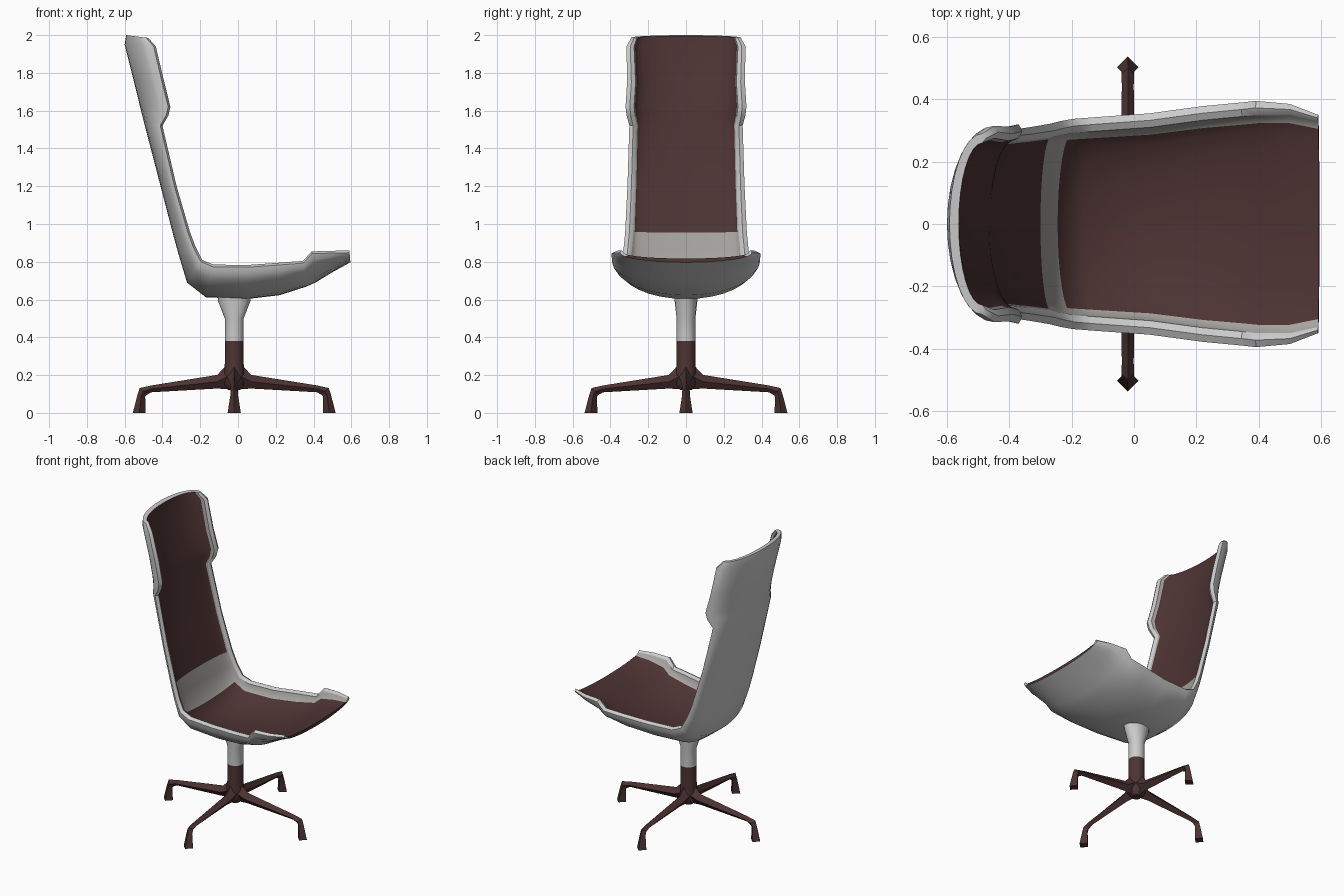
import bpy, bmesh, math
from mathutils import Vector

if "Cube" in bpy.data.objects:
    bpy.data.objects.remove(bpy.data.objects["Cube"])


def material(name, rgb):
    m = bpy.data.materials.new(name)
    m.diffuse_color = (*rgb, 1)
    m.use_nodes = True
    m.node_tree.nodes["Principled BSDF"].inputs["Base Color"].default_value = m.diffuse_color
    return m


LIGHT = material("light grey", (0.60, 0.60, 0.60))
DARK = material("dark maroon", (0.075, 0.033, 0.033))
LINER = material("warm grey liner", (0.38, 0.365, 0.35))


def finish(name, bm, mats, angle):
    bmesh.ops.recalc_face_normals(bm, faces=bm.faces)
    me = bpy.data.meshes.new(name)
    bm.to_mesh(me)
    bm.free()
    for m in mats:
        me.materials.append(m)
    ob = bpy.data.objects.new(name, me)
    bpy.context.collection.objects.link(ob)
    bpy.ops.object.select_all(action='DESELECT')
    ob.select_set(True)
    bpy.context.view_layer.objects.active = ob
    bpy.ops.object.shade_smooth_by_angle(angle=math.radians(angle))
    return ob


def loft(bm, rings, caps=True):
    """Skin closed rings of points."""
    vr = [[bm.verts.new(p) for p in r] for r in rings]
    n = len(vr[0])
    for a, b in zip(vr, vr[1:]):
        for j in range(n):
            k = (j + 1) % n
            bm.faces.new((a[j], a[k], b[k], b[j]))
    if caps:
        bm.faces.new(vr[0])
        bm.faces.new(vr[-1])
    return vr


# --- Seat shell: spine x,z / rim x,z / half width / thickness, from top of back to seat lip
STATIONS = [
    (-.592, 2.0, -.475, 1.985, .29, .03),
    (-.60, 1.95, -.435, 1.94, .315, .04),
    (-.55, 1.75, -.39, 1.75, .312, .045),
    (-.523, 1.64, -.358, 1.62, .32, .045),
    (-.51, 1.585, -.368, 1.575, .315, .045),
    (-.497, 1.535, -.40, 1.52, .30, .04),
    (-.41, 1.2, -.325, 1.2, .31, .042),
    (-.345, .95, -.255, .96, .322, .045),
    (-.315, .84, -.225, .88, .33, .045),
    (-.27, .69, -.19, .81, .337, .045),
    (-.17, .612, -.13, .785, .342, .045),
    (.05, .603, .05, .783, .355, .045),
    (.22, .623, .22, .795, .378, .045),
    (.36, .668, .345, .805, .39, .045),
    (.41, .69, .39, .855, .395, .045),
    (.50, .745, .50, .858, .385, .035),
    (.595, .797, .59, .86, .35, .02),
]
SEG = 16
ANG = [math.pi * (j / SEG - .5) for j in range(SEG + 1)]


def section(sx, sz, rx, rz, w, t):
    spine, d = Vector((sx, 0, sz)), Vector((rx - sx, 0, rz - sz))
    depth = d.length
    d.normalize()
    lip = .012

    def pt(y, h):
        return spine + d * h + Vector((0, y, 0))
    outer = [pt(w * math.sin(a), (depth - lip) * (1 - math.cos(a))) for a in ANG]
    inner = [pt((w - t) * math.sin(a), t + (depth - lip - t) * (1 - math.cos(a))) for a in ANG]
    edge = w - t / 2
    return outer + [pt(edge, depth)] + inner[::-1] + [pt(-edge, depth)]


bm = bmesh.new()
vr = [[bm.verts.new(p) for p in section(*s)] for s in STATIONS]
N = len(vr[0])
for i in range(len(vr) - 1):
    for j in range(N):
        k = (j + 1) % N
        f = bm.faces.new((vr[i][j], vr[i][k], vr[i + 1][k], vr[i + 1][j]))
        q = j - (SEG + 2)                     # inner strip number
        if 0 <= q < SEG:
            side = min(q, SEG - 1 - q)
            back, seat = i < 7, i >= 9
            # upholstery panels on back and seat, liner elsewhere inside
            padded = (back and side >= 1) or (seat and side >= 2)
            f.material_index = 1 if padded else 2
# close the top edge and the front lip
for r, margin in ((vr[0], 1), (vr[-1], 2)):
    for j in range(SEG):
        o = 2 * SEG + 2 - j
        f = bm.faces.new((r[j], r[j + 1], r[o - 1], r[o]))
        if r is vr[-1] and margin <= j < SEG - margin:
            f.material_index = 1
    bm.faces.new((r[SEG], r[SEG + 1], r[SEG + 2]))
    bm.faces.new((r[0], r[N - 1], r[N - 2]))
finish("seat_shell", bm, [LIGHT, DARK, LINER], 40)

# --- Pedestal column
CX = -.02


def oval(rx, ry, z, n=16):
    return [Vector((CX + rx * math.cos(2 * math.pi * k / n), ry * math.sin(2 * math.pi * k / n), z))
            for k in range(n)]


bm = bmesh.new()
loft(bm, [oval(.05, .05, .38), oval(.05, .05, .5), oval(.085, .06, .59), oval(.09, .062, .63)])
finish("upper_column", bm, [LIGHT], 40)

bm = bmesh.new()
loft(bm, [oval(.03, .03, .12), oval(.055, .055, .15), oval(.055, .055, .21),
          oval(.05, .05, .26), oval(.05, .05, .38)])
finish("lower_column", bm, [DARK], 40)

# --- Four legs with diamond section: radius, z, tilt, half width, half height
LEG = [(.03, .195, 0, .04, .07), (.09, .165, 0, .026, .036), (.44, .127, 0, .019, .018),
       (.482, .113, 45, .02, .026), (.492, .09, 80, .021, .021), (.503, 0, 90, .035, .034)]
for n in range(4):
    c, s = round(math.cos(n * math.pi / 2)), round(math.sin(n * math.pi / 2))
    rings = []
    for r, z, tilt, hw, hh in LEG:
        t = math.radians(tilt)
        ring = []
        for u, v in ((1, 0), (0, 1), (-1, 0), (0, -1)):
            rad, side, up = r + v * hh * math.sin(t), u * hw, z + v * hh * math.cos(t)
            ring.append(Vector((CX + rad * c - side * s, rad * s + side * c, max(up, 0))))
        rings.append(ring)
    bm = bmesh.new()
    loft(bm, rings)
    finish("leg_%d" % (n + 1), bm, [DARK], 25)
